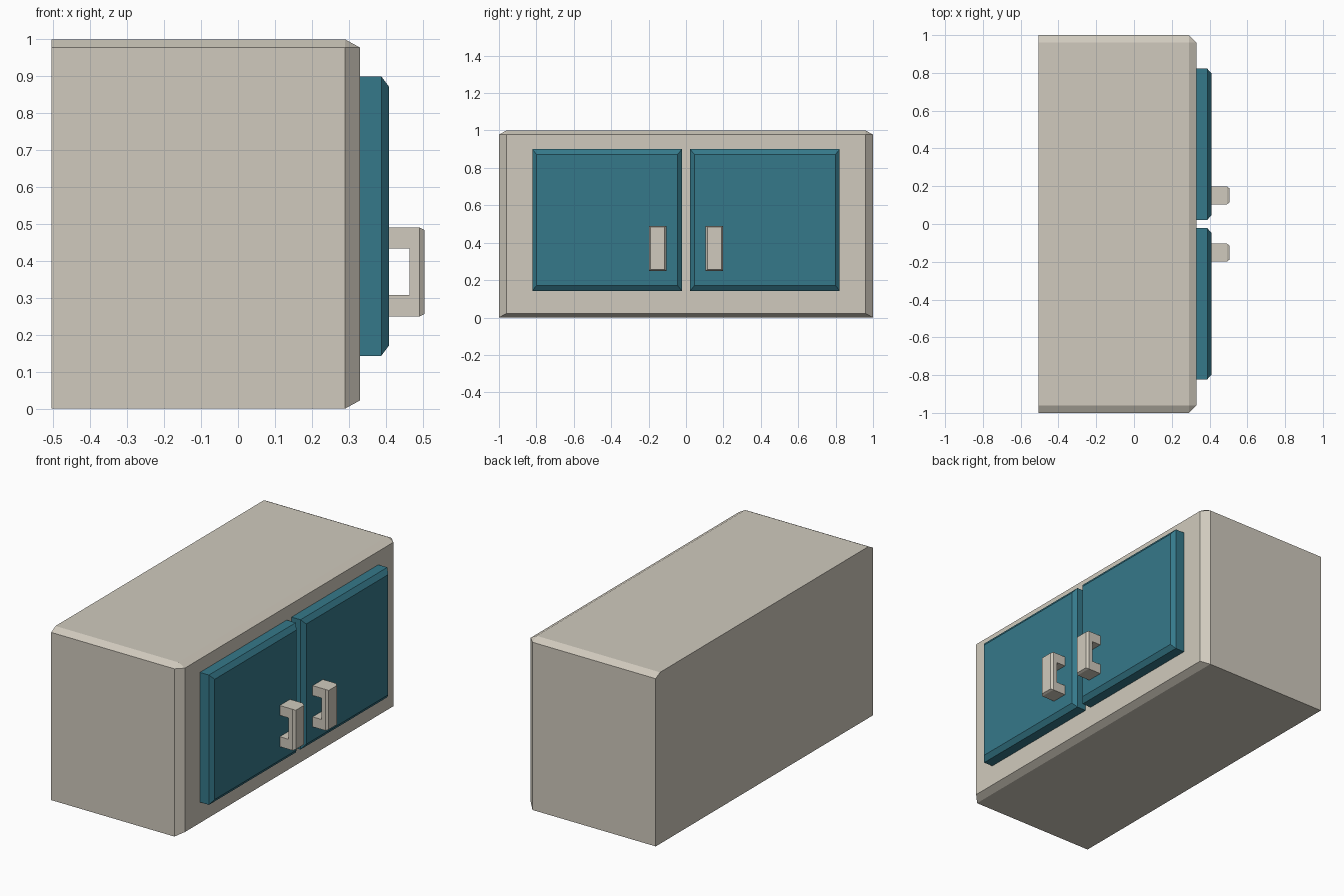
import bpy, bmesh
from mathutils import Vector

if "Cube" in bpy.data.objects:
    bpy.data.objects.remove(bpy.data.objects["Cube"])


def material(name, rgb):
    m = bpy.data.materials.new(name)
    m.diffuse_color = (*rgb, 1)
    m.use_nodes = True
    m.node_tree.nodes["Principled BSDF"].inputs["Base Color"].default_value = m.diffuse_color
    return m


cream = material("warm_grey", (0.63, 0.59, 0.51))
teal = material("teal", (0.036, 0.190, 0.255))


def chamfered_prism(name, profile, y0, y1, cut, mat, top_sides=False):
    """Extrude an x-z profile along y, then chamfer the +x face (cut = size in x, y, z)."""
    # bevel in a stretched space so the chamfer can differ per axis
    s = Vector((1, cut[0] / cut[1], cut[0] / cut[2]))
    bm = bmesh.new()
    face = bm.faces.new([bm.verts.new((x, y0 * s.y, z * s.z)) for x, z in profile])
    ext = bmesh.ops.extrude_face_region(bm, geom=[face])["geom"]
    bmesh.ops.translate(bm, vec=(0, (y1 - y0) * s.y, 0),
                        verts=[g for g in ext if isinstance(g, bmesh.types.BMVert)])
    bmesh.ops.recalc_face_normals(bm, faces=bm.faces)
    xmax = max(v.co.x for v in bm.verts)
    zmax = max(v.co.z for v in bm.verts)
    edges = []
    for e in bm.edges:
        a, b = (v.co for v in e.verts)
        front = min(a.x, b.x) > xmax - 1e-5
        side_top = top_sides and min(a.z, b.z) > zmax - 1e-5 and abs(a.y - b.y) < 1e-5
        if front or side_top:
            edges.append(e)
    bmesh.ops.bevel(bm, geom=edges, offset=cut[0], offset_type='OFFSET',
                    segments=1, profile=0.5, affect='EDGES')
    bmesh.ops.scale(bm, vec=(1, 1 / s.y, 1 / s.z), verts=bm.verts)
    bmesh.ops.recalc_face_normals(bm, faces=bm.faces)
    me = bpy.data.meshes.new(name)
    bm.to_mesh(me)
    bm.free()
    me.materials.append(mat)
    ob = bpy.data.objects.new(name, me)
    bpy.context.collection.objects.link(ob)
    return ob


def rect(x0, x1, z0, z1):
    return [(x0, z0), (x1, z0), (x1, z1), (x0, z1)]


# cabinet body
chamfered_prism("cabinet_body", rect(-0.505, 0.33, 0, 1), -1, 1,
                (0.04, 0.04, 0.022), cream, top_sides=True)

# C-shaped handle profile
handle = [(0.405, 0.25), (0.505, 0.25), (0.505, 0.49), (0.405, 0.49),
          (0.405, 0.433), (0.465, 0.433), (0.465, 0.308), (0.405, 0.308)]

# doors and handles, one pair per side
for side, sg in (("left", -1), ("right", 1)):
    y0, y1 = sorted((sg * 0.022, sg * 0.822))
    chamfered_prism(side + "_door", rect(0.325, 0.409, 0.143, 0.9), y0, y1,
                    (0.021, 0.023, 0.028), teal)
    y0, y1 = sorted((sg * 0.104, sg * 0.199))
    chamfered_prism(side + "_handle", handle, y0, y1, (0.013, 0.01, 0.006), cream)
